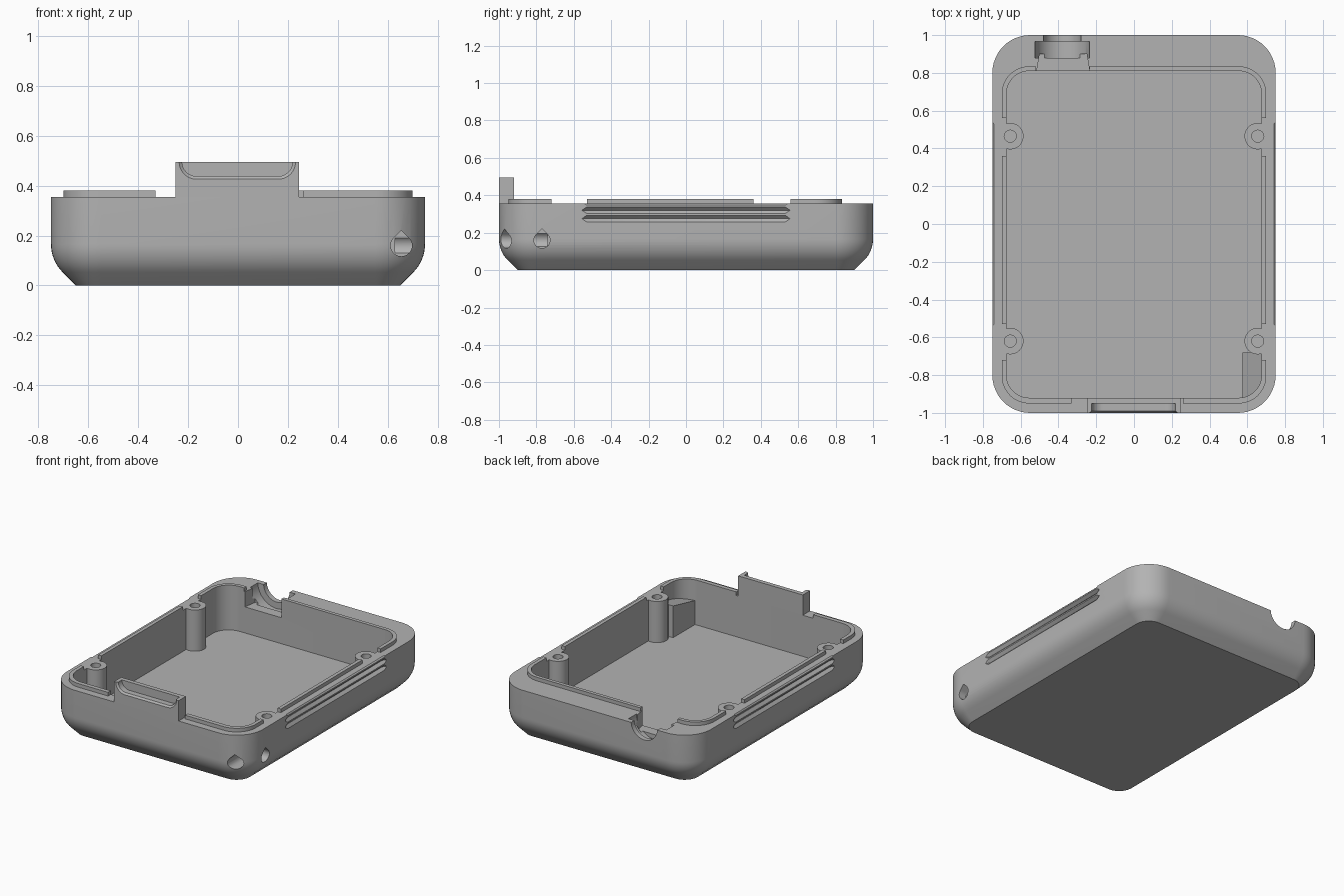
import bpy, bmesh
from math import sin, cos, pi, radians
from mathutils import Vector

if "Cube" in bpy.data.objects:
    bpy.data.objects.remove(bpy.data.objects["Cube"])

grey = bpy.data.materials.new("light grey plastic")
grey.use_nodes = True
colour = (0.45, 0.45, 0.45, 1)
grey.diffuse_color = colour
grey.node_tree.nodes["Principled BSDF"].inputs["Base Color"].default_value = colour

TOP = 0.355      # height of the tray wall
FLOOR = 0.07     # inside floor level


def loft(name, rings):
    """Closed solid through a list of rings with equal point counts."""
    bm = bmesh.new()
    loops = [[bm.verts.new(p) for p in ring] for ring in rings]
    n = len(loops[0])
    for a, b in zip(loops, loops[1:]):
        for i in range(n):
            j = (i + 1) % n
            bm.faces.new((a[i], a[j], b[j], b[i]))
    bm.faces.new(loops[0][::-1])
    bm.faces.new(loops[-1])
    bmesh.ops.recalc_face_normals(bm, faces=bm.faces)
    mesh = bpy.data.meshes.new(name)
    bm.to_mesh(mesh)
    bm.free()
    mesh.materials.append(grey)
    ob = bpy.data.objects.new(name, mesh)
    bpy.context.collection.objects.link(ob)
    return ob


def rounded(x0, x1, y0, y1, r, seg=12):
    """Rounded rectangle outline."""
    pts = []
    corners = ((x1 - r, y1 - r), (x0 + r, y1 - r), (x0 + r, y0 + r), (x1 - r, y0 + r))
    for k, (cx, cy) in enumerate(corners):
        for i in range(seg + 1):
            a = (k + i / seg) * pi / 2
            pts.append((cx + r * cos(a), cy + r * sin(a)))
    return pts


def circle(cx, cy, r, n=40):
    return [(cx + r * cos(2 * pi * i / n), cy + r * sin(2 * pi * i / n)) for i in range(n)]


def rect(x0, x1, y0, y1):
    return [(x0, y0), (x1, y0), (x1, y1), (x0, y1)]


def teardrop(cx, cz, r, n=24):
    arc = [radians(135 + 270 * i / n) for i in range(n + 1)]
    return [(cx + r * cos(a), cz + r * sin(a)) for a in arc] + [(cx, cz + r * 1.41)]


def at(outline, h, axis="z"):
    """Place a flat outline at distance h along an axis."""
    if axis == "z":
        return [Vector((u, v, h)) for u, v in outline]
    if axis == "y":
        return [Vector((u, h, v)) for u, v in outline]
    return [Vector((h, u, v)) for u, v in outline]


def prism(name, outline, a, b, axis="z"):
    return loft(name, [at(outline, a, axis), at(outline, b, axis)])


def box(name, x0, x1, y0, y1, z0, z1):
    return prism(name, rect(x0, x1, y0, y1), z0, z1)


def cut(ob, *cutters):
    """Subtract the cutters from the object and remove them."""
    for c in cutters:
        mod = ob.modifiers.new("cut", "BOOLEAN")
        mod.operation, mod.solver, mod.object = "DIFFERENCE", "EXACT", c
        bpy.context.view_layer.objects.active = ob
        bpy.ops.object.modifier_apply(modifier=mod.name)
        bpy.data.objects.remove(c)


# Tray shell: chamfered foot blending into vertical walls
profile = [(0.1, 0)]
R = 0.16
for i in range(9):
    a = radians(45 * (1 - i / 8))
    profile.append((R * (1 - cos(a)), 0.166 - R * sin(a)))
profile.append((0, TOP))
tray = loft("case_tray", [at(rounded(-0.75 + d, 0.75 - d, -1 + d, 1 - d, 0.2 - d), z)
                          for d, z in profile])

# Cavity, leaving the screw bosses and the strap block standing
cavity = prism("cavity_cutter", rounded(-0.675, 0.675, -0.92, 0.81, 0.12), FLOOR, 0.45)
bosses = [(sx * 0.655, y) for sx in (-1, 1) for y in (0.465, -0.62)]
for x, y in bosses:
    cut(cavity, prism("boss_space", circle(x, y, 0.07), 0, 0.6))
strap_side = [(-0.97, 0.0), (-0.68, 0.0), (-0.68, 0.29), (-0.97, 0.225)]
cut(cavity, prism("strap_block_space", strap_side, 0.575, 0.72, "x"))
cut(tray, cavity)

# Screw pilot holes
for x, y in bosses:
    cut(tray, prism("pilot_cutter", circle(x, y, 0.032, 24), 0.12, 0.45))

# Strap channel through the front corner
cut(tray,
    prism("strap_front_cutter", teardrop(0.655, 0.16, 0.043), -1.1, -0.74, "y"),
    prism("strap_side_cutter", teardrop(-0.77, 0.16, 0.043), 0.63, 0.85, "x"))

# Cable exit: round hole, wider collar seat and flared inner slot
cut(tray,
    prism("cable_cutter", circle(-0.38, TOP + 0.005, 0.1), 0.92, 1.1, "y"),
    prism("collar_cutter", circle(-0.38, TOP + 0.005, 0.145), 0.88, 0.965, "y"),
    loft("slot_cutter", [at(rect(-0.52, -0.23, 0.25, 0.5), 0.78, "y"),
                         at(rect(-0.5, -0.25, 0.25, 0.5), 0.9, "y")]))

# Finger grooves along both long sides
for side in (-1, 1):
    for z in (0.275, 0.32, 0.365):
        rings = []
        for y, s in ((-0.555, 0.001), (-0.53, 0.018), (0.53, 0.018), (0.555, 0.001)):
            x = side * 0.75
            rings.append(at([(x - s, z), (x, z - s), (x + s, z), (x, z + s)], y, "y"))
        cut(tray, loft("groove_cutter", rings))

# Raised locating rim, broken at the bosses, latch and cable
rim = prism("locating_rim", rounded(-0.7, 0.7, -0.95, 0.835, 0.145), TOP, 0.38)
cut(rim,
    prism("rim_inner", rounded(-0.675, 0.675, -0.92, 0.81, 0.12), 0.3, 0.45),
    box("latch_gap", -0.33, 0.26, -1.1, -0.8, 0.3, 0.45),
    box("cable_gap", -0.52, -0.235, 0.7, 0.95, 0.3, 0.45))
for x0, x1 in ((-0.8, -0.5), (0.5, 0.8)):
    cut(rim, box("boss_gap", x0, x1, 0.36, 0.56, 0.3, 0.45),
        box("boss_gap", x0, x1, -0.72, -0.53, 0.3, 0.45))

# Latch tab with a recessed thumb catch open at the top
tab = box("latch_tab", -0.25, 0.245, -1, -0.92, TOP, 0.495)
wide = rounded(-0.236, 0.231, 0.426, 0.7, 0.07)
narrow = rounded(-0.224, 0.219, 0.438, 0.7, 0.058)
cut(tab, loft("catch_cutter", [at(wide, -1.02, "y"), at(wide, -1.0, "y"),
                               at(narrow, -0.99, "y"), at(narrow, -0.95, "y")]))

# Smooth curved walls, keep edges crisp
for ob in (tray, rim, tab):
    bpy.ops.object.select_all(action="DESELECT")
    ob.select_set(True)
    bpy.context.view_layer.objects.active = ob
    bpy.ops.object.shade_smooth_by_angle(angle=radians(30))
